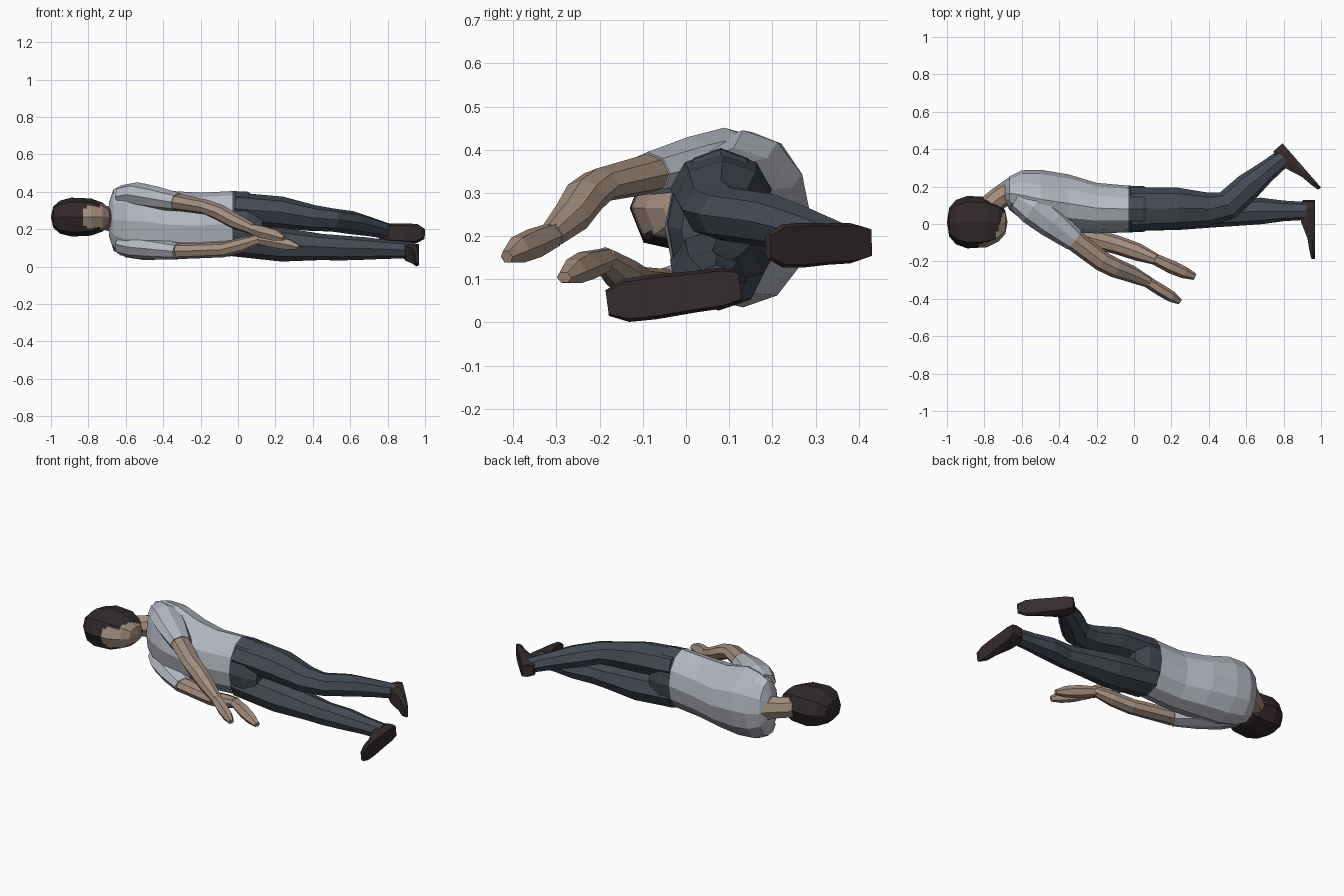
import bpy, bmesh, math
from mathutils import Vector

if "Cube" in bpy.data.objects:
    bpy.data.objects.remove(bpy.data.objects["Cube"])


def material(name, rgb):
    m = bpy.data.materials.new(name)
    m.diffuse_color = (*rgb, 1)
    m.use_nodes = True
    m.node_tree.nodes["Principled BSDF"].inputs["Base Color"].default_value = m.diffuse_color
    return m


SHIRT = material("grey shirt", (0.47, 0.49, 0.55))
SKIN = material("skin", (0.365, 0.27, 0.21))
PANTS = material("dark blue trousers", (0.058, 0.070, 0.090))
HAIR = material("dark hair", (0.032, 0.023, 0.023))
SHOE = material("dark shoe", (0.036, 0.025, 0.025))


def finish(bm, name, *mats):
    bmesh.ops.recalc_face_normals(bm, faces=bm.faces)
    me = bpy.data.meshes.new(name)
    bm.to_mesh(me)
    bm.free()
    for m in mats:
        me.materials.append(m)
    ob = bpy.data.objects.new(name, me)
    bpy.context.collection.objects.link(ob)
    return ob


def skin_rings(bm, rings):
    rows = [[bm.verts.new(p) for p in r] for r in rings]
    n = len(rows[0])
    for a, b in zip(rows, rows[1:]):
        for i in range(n):
            j = (i + 1) % n
            bm.faces.new((a[i], a[j], b[j], b[i]))
    bm.faces.new(rows[0])
    bm.faces.new(rows[-1])


def loft(name, mat, sections, sides=8, turn=0.0, axis=None):
    """Sections are (x, y, z, horizontal radius, other radius)."""
    pts = [Vector(s[:3]) for s in sections]
    rings = []
    for i, s in enumerate(sections):
        t = axis or (pts[min(i + 1, len(pts) - 1)] - pts[max(i - 1, 0)]).normalized()
        u = Vector((0, 0, 1)).cross(t).normalized()
        v = t.cross(u)
        angles = [2 * math.pi * (k + turn) / sides for k in range(sides)]
        rings.append([pts[i] + u * s[3] * math.cos(a) + v * s[4] * math.sin(a) for a in angles])
    bm = bmesh.new()
    skin_rings(bm, rings)
    return finish(bm, name, mat)


def shoe(name, heel, toe_dir, down):
    """Heel is the middle of the back edge of the sole."""
    heel, t, d = Vector(heel), Vector(toe_dir).normalized(), Vector(down).normalized()
    w = t.cross(d).normalized()
    rings = []
    for s, height, half in ((0, .065, .036), (.04, .08, .047), (.11, .075, .048),
                            (.20, .04, .052), (.265, .03, .05), (.31, .02, .03)):
        rings.append([heel + t * s + w * half * a - d * height * h for a, h in
                      ((-.85, 0), (.85, 0), (1, .4), (.8, 1), (-.8, 1), (-1, .4))])
    bm = bmesh.new()
    skin_rings(bm, rings)
    return finish(bm, name, SHOE)


# Torso lying on its side
X = Vector((1, 0, 0))
loft("shirt_torso", SHIRT, [
    (-.69, .17, .255, .05, .09), (-.665, .165, .25, .09, .165), (-.60, .155, .245, .132, .195),
    (-.50, .132, .24, .158, .205), (-.35, .11, .222, .155, .182), (-.20, .085, .22, .135, .175),
    (-.03, .08, .23, .125, .174)], 12, 0, X)
loft("hips", PANTS, [
    (-.03, .08, .23, .125, .174), (.05, .08, .225, .122, .176), (.13, .08, .215, .09, .14)], 12, 0, X)

# Neck
loft("neck", SKIN, [(-.64, .185, .255, .07, .075), (-.72, .14, .26, .06, .063),
                    (-.82, .06, .262, .06, .06)])

# Head: faceted ball, cut finely so the hairline follows a rule
bm = bmesh.new()
bmesh.ops.create_uvsphere(bm, u_segments=8, v_segments=7, radius=1)


def squarer(c):
    return math.copysign(abs(c) ** 0.75, c) if abs(c) > 1e-5 else 0


for v in bm.verts:
    x, y, z = v.co
    jaw = 1 - 0.2 * max(0, z)
    v.co = Vector((.162 * squarer(z), .143 * squarer(x) * jaw, .106 * squarer(y) * jaw))
bmesh.ops.subdivide_edges(bm, edges=bm.edges[:], cuts=4, use_grid_fill=True)
for f in bm.faces:
    c = f.calc_center_median()
    d = .95 * c.x - .3 * c.y
    limit = .055 if abs(c.z) < .055 and c.y < 0 else .118
    f.material_index = 1 if d > limit and c.y < .05 else 0
bmesh.ops.translate(bm, verts=bm.verts, vec=(-.838, .01, .265))
finish(bm, "head", HAIR, SKIN)

# Legs: upper one bent back at the knee, lower one straight
loft("bent_leg", PANTS, [
    (-.02, .08, .31, .117, .087), (.23, .085, .29, .11, .085), (.40, .08, .26, .088, .07),
    (.50, .10, .25, .08, .062), (.61, .20, .235, .074, .062), (.70, .275, .215, .058, .052),
    (.80, .355, .19, .048, .042)])
loft("straight_leg", PANTS, [
    (-.02, .08, .145, .117, .09), (.24, .075, .117, .107, .09), (.45, .065, .105, .082, .07),
    (.55, .06, .1, .07, .067), (.68, .07, .097, .071, .06), (.80, .07, .092, .055, .05),
    (.92, .07, .088, .048, .045)])
shoe("bent_leg_shoe", (.795, .43, .185), (.65, -.745, -.03), (.745, .65, 0))
shoe("straight_leg_shoe", (.968, .125, .085), (0, -1, -.13), (1, 0, 0))

# Arms reaching forward and down the body
loft("upper_sleeve", SHIRT, [
    (-.62, .14, .375, .07, .06), (-.54, .09, .385, .095, .066), (-.44, .01, .368, .085, .062),
    (-.32, -.085, .345, .062, .05)])
loft("upper_arm", SKIN, [
    (-.325, -.082, .345, .058, .047), (-.17, -.20, .318, .054, .04), (-.10, -.235, .29, .052, .044),
    (-.02, -.265, .245, .046, .042), (.08, -.312, .20, .03, .03)])
loft("upper_hand", SKIN, [
    (.07, -.308, .203, .03, .03), (.14, -.352, .183, .032, .037), (.20, -.388, .168, .03, .034),
    (.245, -.415, .152, .016, .016)], 6)
loft("lower_sleeve", SHIRT, [
    (-.62, .14, .12, .07, .06), (-.54, .09, .105, .09, .062), (-.44, .02, .095, .08, .056),
    (-.32, -.05, .082, .06, .045)])
loft("lower_arm", SKIN, [
    (-.325, -.048, .082, .056, .042), (-.08, -.115, .09, .05, .04), (.02, -.15, .115, .047, .04),
    (.12, -.19, .148, .03, .028)])
loft("lower_hand", SKIN, [
    (.11, -.187, .146, .03, .028), (.20, -.23, .132, .036, .036), (.27, -.26, .118, .032, .032),
    (.325, -.282, .104, .018, .014)], 6)
